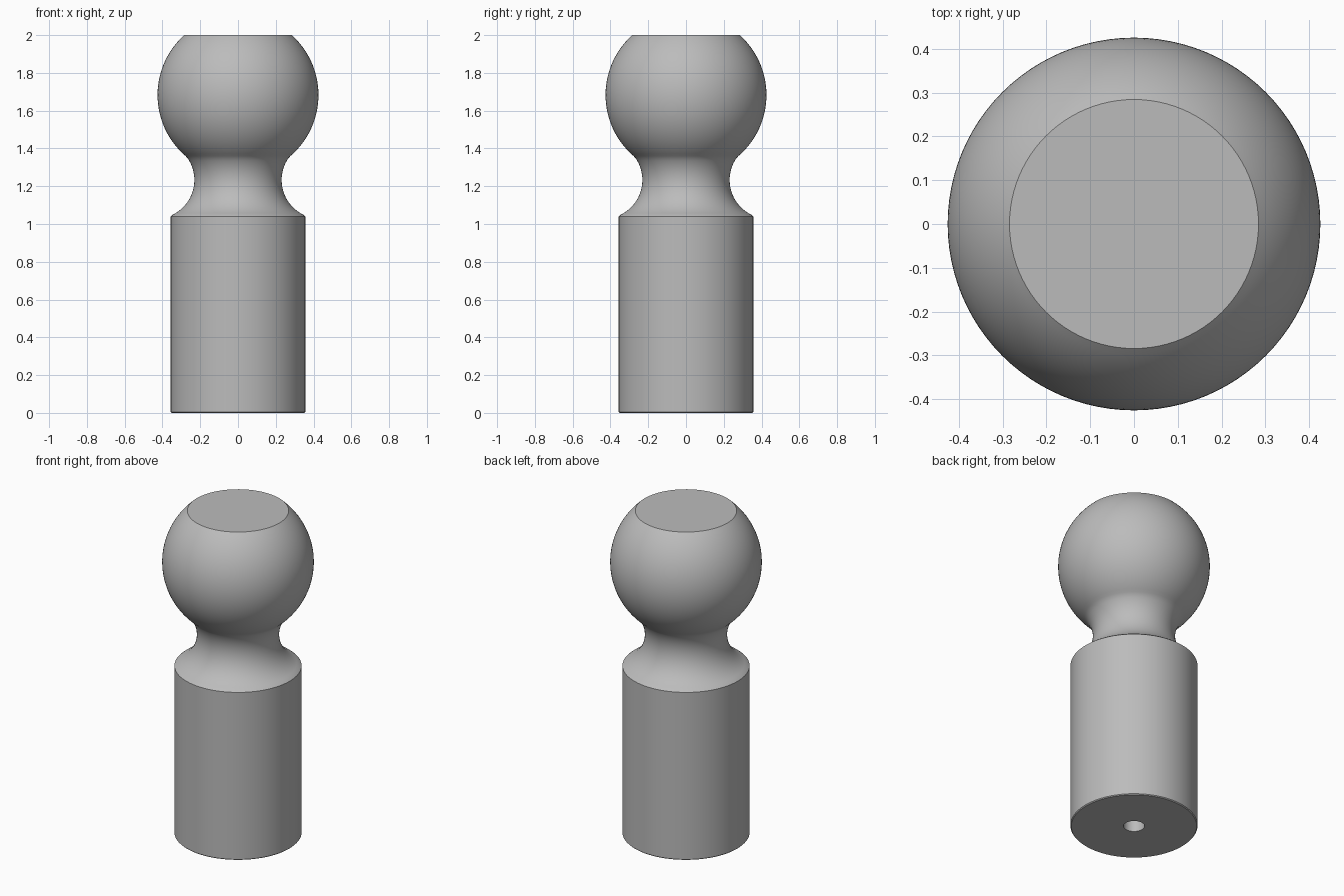
import bpy, bmesh
from math import sin, cos, pi, atan2, asin, sqrt, radians

cube = bpy.data.objects.get("Cube")
if cube:
    bpy.data.objects.remove(cube, do_unlink=True)

SEGMENTS = 96

steel = bpy.data.materials.new("plain grey metal")
steel.use_nodes = True
grey = (0.5, 0.5, 0.5, 1)
steel.diffuse_color = grey
steel.node_tree.nodes["Principled BSDF"].inputs["Base Color"].default_value = grey


def arc(cx, cz, r, start, end, steps):
    """Points of a circular arc in the x-z plane."""
    angles = [start + (end - start) * i / steps for i in range(steps + 1)]
    return [(cx + r * cos(a), cz + r * sin(a)) for a in angles]


def lathe(name, profile):
    """Revolve a radius-height profile around the z axis."""
    bm = bmesh.new()
    verts = [bm.verts.new((r, 0, z)) for r, z in profile]
    edges = [bm.edges.new(pair) for pair in zip(verts, verts[1:])]
    bmesh.ops.spin(bm, geom=verts + edges, cent=(0, 0, 0), axis=(0, 0, 1),
                   angle=2 * pi, steps=SEGMENTS)
    bmesh.ops.remove_doubles(bm, verts=bm.verts[:], dist=0.0001)
    bmesh.ops.recalc_face_normals(bm, faces=bm.faces[:])
    mesh = bpy.data.meshes.new(name)
    bm.to_mesh(mesh)
    bm.free()
    mesh.materials.append(steel)
    obj = bpy.data.objects.new(name, mesh)
    bpy.context.collection.objects.link(obj)
    bpy.ops.object.select_all(action='DESELECT')
    obj.select_set(True)
    bpy.context.view_layer.objects.active = obj
    bpy.ops.object.shade_smooth_by_angle(angle=radians(25))
    return obj


# Main dimensions
shank_r, shank_top, chamfer = 0.357, 1.04, 0.005
hole_r, hole_depth = 0.059, 0.6
ball_r, ball_z, flat_z, join_z = 0.426, 1.683, 2.0, 1.36

# Blind hole with a drilled cone end, then the shank
profile = [(0, hole_depth + 0.035), (hole_r, hole_depth), (hole_r, 0),
           (shank_r - chamfer, 0), (shank_r, chamfer)]

# Concave neck, from the shank rim up to the ball
neck_x, neck_z, neck_r = 0.435, 1.233, 0.204
join_r = sqrt(ball_r ** 2 - (ball_z - join_z) ** 2)
low = atan2(shank_top - neck_z, shank_r - neck_x) + 2 * pi
high = atan2(join_z - neck_z, join_r - neck_x)
neck = arc(neck_x, neck_z, neck_r, low, high, 24)
profile += [(shank_r, shank_top)] + neck[1:-1]

# Ball with a flat top
profile += arc(0, ball_z, ball_r, asin((join_z - ball_z) / ball_r),
               asin((flat_z - ball_z) / ball_r), 40)
profile += [(0, flat_z)]

lathe("ball_stud", profile)
